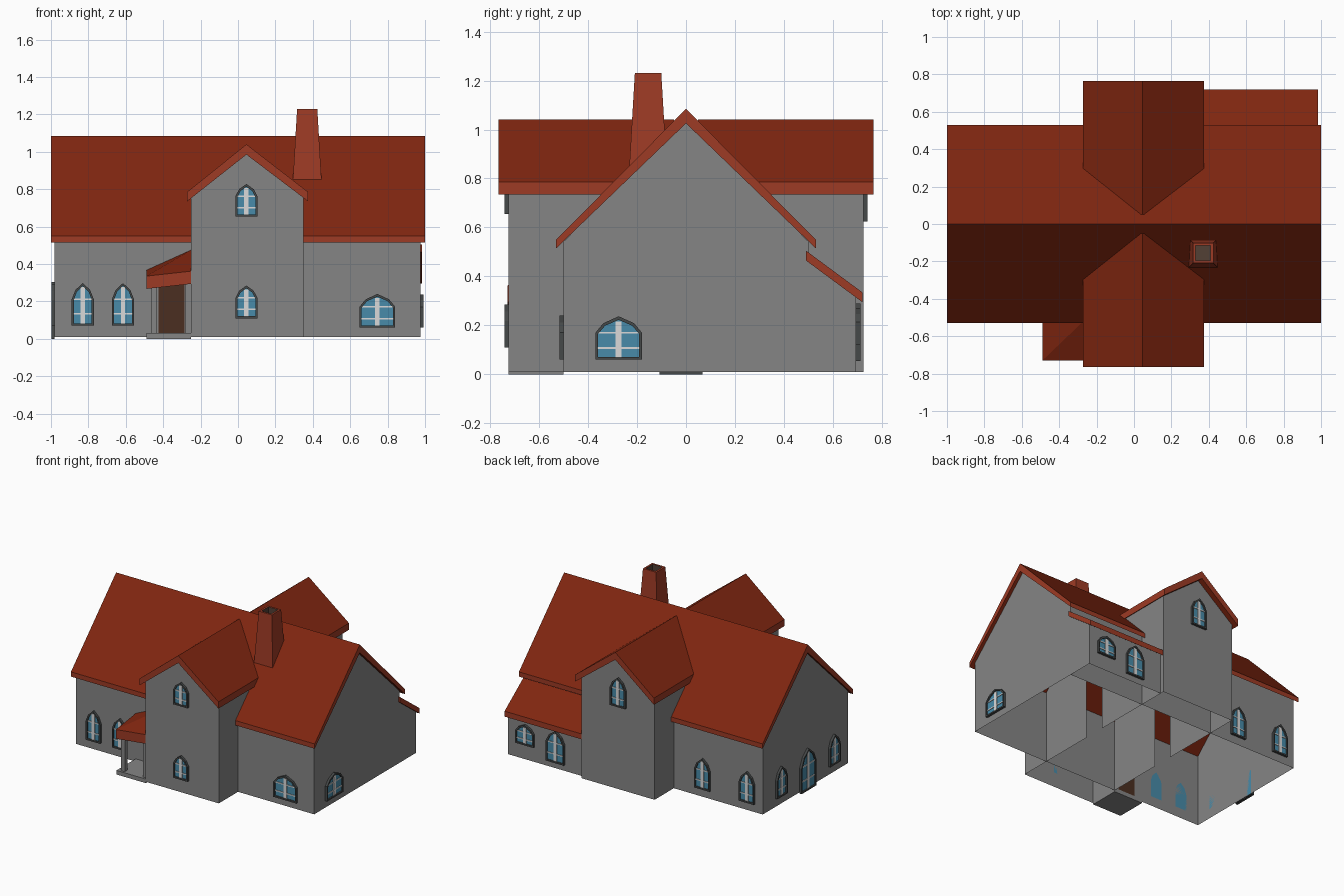
import bpy, bmesh
from mathutils import Vector

if "Cube" in bpy.data.objects:
    bpy.data.objects.remove(bpy.data.objects["Cube"])


def material(name, r, g, b):
    m = bpy.data.materials.new(name)
    m.diffuse_color = (r, g, b, 1)
    m.use_nodes = True
    m.node_tree.nodes["Principled BSDF"].inputs["Base Color"].default_value = m.diffuse_color
    return m


WALL = material("wall grey", .235, .235, .235)
ROOF = material("roof red", .215, .019, .005)
TRIM = material("trim orange red", .34, .043, .018)
GLASS = material("glass blue", .065, .26, .40)
WHITE = material("bar white", .70, .70, .70)
FRAME = material("frame dark grey", .06, .065, .065)
DOOR = material("door brown", .07, .028, .015)
SOOT = material("soot brown", .085, .05, .035)


def mesh(name, verts, faces, *mats, rule=None):
    bm = bmesh.new()
    vs = [bm.verts.new(v) for v in verts]
    for f in faces:
        bm.faces.new([vs[i] for i in f])
    bmesh.ops.recalc_face_normals(bm, faces=bm.faces[:])
    bm.normal_update()
    if rule:
        for f in bm.faces:
            f.material_index = rule(f)
    me = bpy.data.meshes.new(name)
    bm.to_mesh(me)
    bm.free()
    for m in mats:
        me.materials.append(m)
    ob = bpy.data.objects.new(name, me)
    bpy.context.collection.objects.link(ob)
    return ob


def solid(name, low, high, *mats, rule=None):
    """Closed solid between two matching loops."""
    n = len(low)
    faces = [tuple(range(n)), tuple(range(n, 2 * n))]
    faces += [(i, (i + 1) % n, n + (i + 1) % n, n + i) for i in range(n)]
    return mesh(name, list(low) + list(high), faces, *mats, rule=rule)


def box(name, x0, x1, y0, y1, z0, z1, mat):
    c = [(x0, y0), (x1, y0), (x1, y1), (x0, y1)]
    return solid(name, [(x, y, z0) for x, y in c], [(x, y, z1) for x, y in c], mat)


def trim_rule(f):
    return 1 if abs(f.normal.z) < .1 else 0


def roof(name, pts, axis, a, b):
    """Roof slab: profile extruded along x or y, vertical edges get trim."""
    place = (lambda p, t: (t, p[0], p[1])) if axis == 'x' else (lambda p, t: (p[0], t, p[1]))
    return solid(name, [place(p, a) for p in pts], [place(p, b) for p in pts],
                 ROOF, TRIM, rule=trim_rule)


Z0 = .01

# Main house: open-bottomed wall shell and gable roof
gable = [(-.5, Z0), (-.5, .543), (0, 1.03), (.5, .543), (.5, Z0)]
mesh("main_walls", [(-.98, y, z) for y, z in gable] + [(.975, y, z) for y, z in gable],
     [(0, 1, 2, 3, 4), (5, 6, 7, 8, 9), (0, 1, 6, 5), (3, 4, 9, 8)], WALL)
roof("main_roof", [(-.53, .515), (-.53, .55), (0, 1.085), (.53, .55), (.53, .515), (0, 1.025)],
     'x', -1, 1)

# Front and back wings
wing = [(-.25, Z0), (-.25, .755), (.048, .993), (.35, .755), (.35, Z0)]
for side, s in (("front", -1), ("back", 1)):
    mesh(side + "_wing_walls",
         [(x, s * .725, z) for x, z in wing] + [(x, s * .08, z) for x, z in wing],
         [(0, 1, 2, 3, 4), (0, 1, 6, 5), (3, 4, 9, 8)], WALL)
    roof(side + "_wing_roof", [(-.272, .735), (-.272, .785), (.045, 1.04), (.375, .785),
                               (.375, .735), (.045, .985)], 'y', s * .765, s * .05)

# Lean-to at the back right
lean = [(.5, Z0), (.5, .475), (.695, .33), (.695, Z0)]
mesh("lean_to_walls", [(.35, y, z) for y, z in lean] + [(.975, y, z) for y, z in lean],
     [(4, 5, 6, 7), (2, 3, 7, 6)], WALL)
roof("lean_to_roof", [(.49, .465), (.49, .505), (.72, .335), (.72, .295)], 'x', .35, .985)

# Chimney: hollow tapered stack
cx, cy = .37, -.155


def ring(h, z):
    return [(cx + a * h, cy + b * h, z) for a, b in ((-1, -1), (1, -1), (1, 1), (-1, 1))]


rings = ring(.077, .84) + ring(.054, 1.23) + ring(.04, 1.23) + ring(.04, 1.12)
faces = [(4 * k + i, 4 * k + (i + 1) % 4, 4 * k + 4 + (i + 1) % 4, 4 * k + 4 + i)
         for k in range(3) for i in range(4)] + [(12, 13, 14, 15)]
mesh("chimney", rings, faces, TRIM, SOOT,
     rule=lambda f: 1 if any(v.co.z > 1.1 and v.co.z < 1.2 for v in f.verts) else 0)

# Porch: hipped roof, posts, step and door
top = [(-.49, -.73, .335), (-.25, -.73, .362), (-.25, -.5, .475), (-.49, -.5, .367)]
low = [(x, y, z - .068) for x, y, z in top]
mesh("porch_roof", top + low,
     [(0, 1, 2), (0, 2, 3), (4, 5, 6), (4, 6, 7)] +
     [(i, (i + 1) % 4, 4 + (i + 1) % 4, 4 + i) for i in range(4)],
     ROOF, TRIM, rule=trim_rule)
for i, px in enumerate((-.448, -.267)):
    box(f"porch_post_{i}", px - .016, px + .016, -.71, -.678, .02, .31, WALL)
box("porch_step", -.49, -.25, -.725, -.5, 0, .03, WALL)
box("front_door", -.425, -.285, -.508, -.5, .03, .30, DOOR)


# Arched windows
def arch(w, z0, z1):
    h = z1 - z0
    return [(-w / 2, z0), (w / 2, z0), (w / 2, z0 + .62 * h), (w * .33, z0 + .84 * h),
            (0, z1), (-w * .33, z0 + .84 * h), (-w / 2, z0 + .62 * h)]


def window(name, n, offset, along, w, z0, z1):
    """Window on the wall with outward normal n at distance offset."""
    n = Vector((n[0], n[1], 0))
    right = Vector((-n.y, n.x, 0))
    base = right * along * (right.x + right.y) + n * offset

    def at(pts, d):
        return [base + right * u + n * d + Vector((0, 0, v)) for u, v in pts]

    t = .011
    outer, inner = arch(w, z0, z1), arch(w - 2 * t, z0 + t, z1 - t * 1.3)
    k = len(outer)
    loops = [at(outer, 0), at(outer, .017), at(inner, .017), at(inner, 0)]
    mesh(name + "_frame", sum(loops, []),
         [(a * k + i, a * k + (i + 1) % k, a * k + k + (i + 1) % k, a * k + k + i)
          for a in range(3) for i in range(k)], FRAME)
    solid(name + "_glass", at(inner, 0), at(inner, .007), GLASS)

    def bar(tag, u0, u1, v0, v1):
        p = [(u0, v0), (u1, v0), (u1, v1), (u0, v1)]
        solid(name + tag, at(p, .006), at(p, .012), WHITE)

    b = min(.012, w * .1)
    h = z1 - z0
    bar("_mullion", -b, b, z0 + t, z1 - 2 * t)
    for i, f in enumerate((.27, .62)):
        bar(f"_bar_{i}", -w / 2 + t, w / 2 - t, z0 + f * h - .004, z0 + f * h + .004)


F, B, L, R = (0, -1), (0, 1), (-1, 0), (1, 0)
for i, spec in enumerate([
        (F, .5, -.83, .118, .072, .298), (F, .5, -.615, .118, .072, .298),
        (F, .5, .745, .19, .06, .24),
        (F, .725, .045, .118, .11, .285), (F, .725, .045, .118, .655, .828),
        (R, .975, -.275, .19, .06, .237),
        (B, .725, .045, .125, .625, .84),
        (B, .5, -.855, .125, .07, .298), (B, .5, -.49, .125, .07, .298),
        (B, .695, .83, .15, .12, .27), (B, .695, .58, .15, .055, .29),
        (L, .98, .29, .12, .07, .29), (L, .98, -.33, .12, .07, .29),
        (L, .98, -.02, .175, 0, .305)]):
    window(f"window_{i}", *spec)
